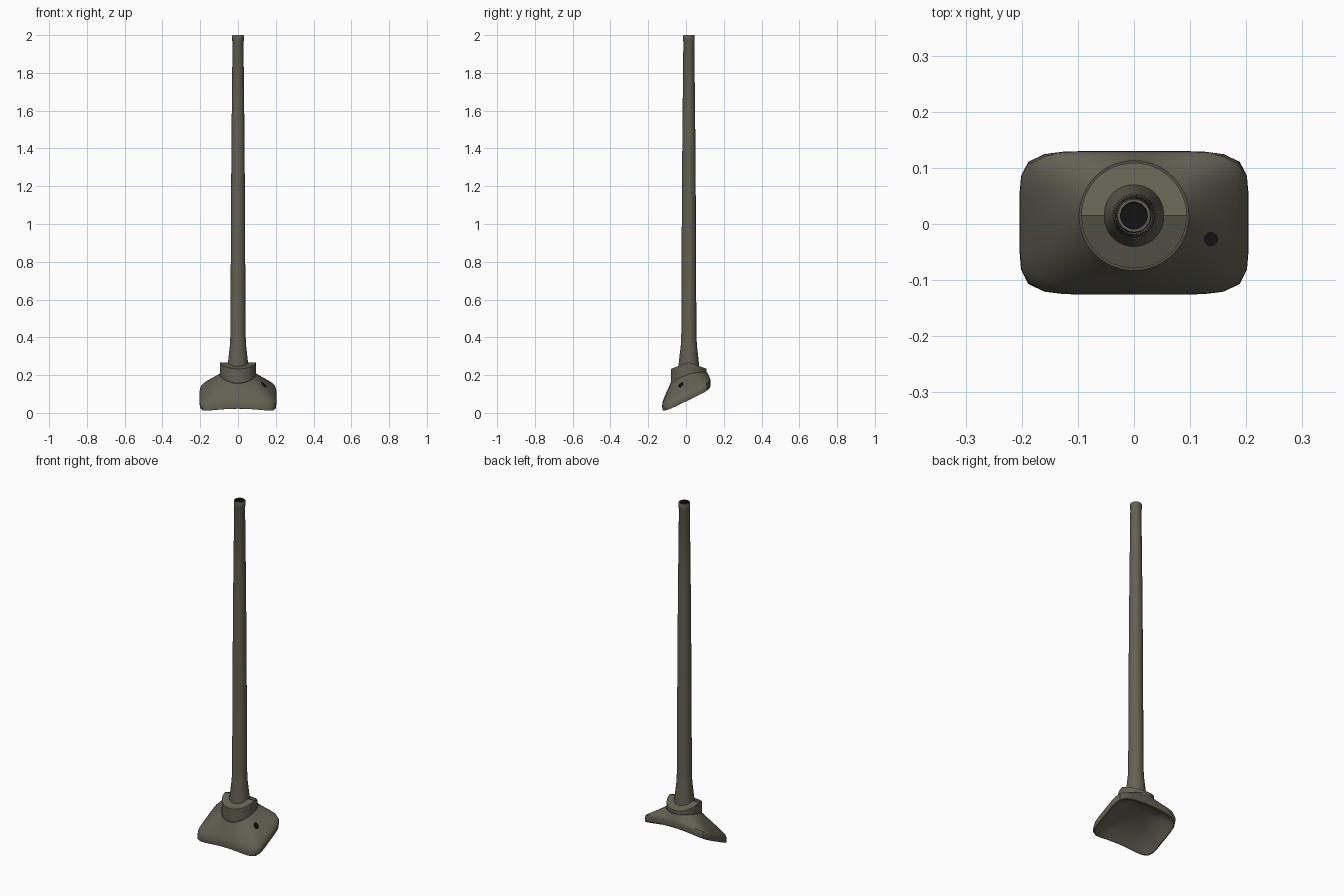
import bpy, bmesh
from math import sin, cos, pi, radians

cube = bpy.data.objects.get("Cube")
if cube:
    bpy.data.objects.remove(cube, do_unlink=True)

SIDES = 48
AXIS_Y = 0.015      # the tube sits slightly behind the middle


def material(name, colour):
    mat = bpy.data.materials.new(name)
    mat.use_nodes = True
    mat.diffuse_color = (*colour, 1)
    mat.node_tree.nodes["Principled BSDF"].inputs["Base Color"].default_value = (*colour, 1)
    return mat


olive = material("olive grey", (0.125, 0.117, 0.085))
black = material("bore black", (0.006, 0.006, 0.006))
ANGLES = [2 * pi * i / SIDES for i in range(SIDES)]


def circle(radius, height):
    """Ring round the tube axis; height is a number or a function of x, y."""
    ring = []
    for a in ANGLES:
        x, y = radius * cos(a), AXIS_Y + radius * sin(a)
        ring.append((x, y, height(x, y) if callable(height) else height))
    return ring


def rounded_box(scale, height):
    """Rounded rectangular ring of the shield."""
    ring = []
    for a in ANGLES:
        c, s = cos(a) / 0.204, sin(a) / 0.128
        r = scale / (abs(c) ** 6 + abs(s) ** 6) ** (1 / 6)
        x, y = r * cos(a), r * sin(a) + 0.002
        ring.append((x, y, height(x, y)))
    return ring


def blend(lower, upper, out, up):
    return [(p[0] + (q[0] - p[0]) * out, p[1] + (q[1] - p[1]) * out,
             p[2] + (q[2] - p[2]) * up) for p, q in zip(lower, upper)]


def loft(name, rings, caps=True, angle=35):
    """Skin a stack of rings, closing both ends or joining them in a loop."""
    bm = bmesh.new()
    loops = [[bm.verts.new(p) for p in ring] for ring in rings]
    pairs = list(zip(loops, loops[1:]))
    if caps:
        bm.faces.new(loops[0][::-1])
        bm.faces.new(loops[-1])
    else:
        pairs.append((loops[-1], loops[0]))
    for low, high in pairs:
        for i in range(SIDES):
            j = (i + 1) % SIDES
            bm.faces.new((low[i], low[j], high[j], high[i]))
    bmesh.ops.recalc_face_normals(bm, faces=bm.faces)
    mesh = bpy.data.meshes.new(name)
    bm.to_mesh(mesh)
    bm.free()
    mesh.materials.append(olive)
    obj = bpy.data.objects.new(name, mesh)
    bpy.context.collection.objects.link(obj)
    bpy.ops.object.select_all(action="DESELECT")
    obj.select_set(True)
    bpy.context.view_layer.objects.active = obj
    bpy.ops.object.shade_smooth_by_angle(angle=radians(angle))
    return obj


# Sloping shield: hollowed underside, rounded rim, shoulders rising to a round neck
def slope(base):
    return lambda x, y: base + 0.48 * y - 0.02 * (x / 0.2) ** 2


def neck_height(x, y):
    return 0.185 + 0.3 * (y - AXIS_Y) + 0.02 * (x / 0.1) ** 2


shoulder = rounded_box(0.975, slope(0.122))
neck = circle(0.098, neck_height)
rings = [rounded_box(0.4, slope(0.12)), rounded_box(0.75, slope(0.105)),
         rounded_box(0.96, slope(0.08)), rounded_box(0.99, slope(0.082)),
         rounded_box(1, slope(0.095)), rounded_box(0.995, slope(0.11)), shoulder]
rings += [blend(shoulder, neck, out, up)
          for out, up in ((0.15, 0.17), (0.4, 0.42), (0.65, 0.66), (0.85, 0.84), (1, 1))]
shield = loft("shield", rings)

# Small port through the left shoulder
bpy.ops.mesh.primitive_cylinder_add(vertices=16, radius=0.012, depth=0.08,
                                    location=(0.137, -0.027, 0.165))
port = bpy.context.object
port.name = "port_cutter"
port.data.materials.append(black)
port.hide_render = True
port.hide_set(True)
cut = shield.modifiers.new("port", "BOOLEAN")
cut.operation = "DIFFERENCE"
cut.solver = "EXACT"
cut.material_mode = "TRANSFER"
cut.object = port


# Collar with a ridged top, falling to the front and back
def ridge(x, y):
    return 0.268 - 0.37 * abs(y - AXIS_Y)


loft("collar", [circle(0.045, 0.17), circle(0.094, lambda x, y: neck_height(x, y) - 0.015),
                circle(0.094, ridge), circle(0.045, ridge)], caps=False, angle=30)

# Long tapered tube with a muzzle lip and an open bore
profile = [(0.056, 0.2), (0.055, 0.25), (0.0425, 0.36), (0.04, 0.42), (0.037, 1.1), (0.0305, 1.5),
           (0.029, 1.965), (0.031, 1.97), (0.031, 1.995), (0.029, 2), (0.024, 2), (0.023, 1.6)]
profile[5] = (0.034, 1.5)
tube = loft("tube", [circle(r, z) for r, z in profile])
tube.data.materials.append(black)
for face in tube.data.polygons:
    middle = face.center
    if middle.z > 1.5 and (middle.x ** 2 + (middle.y - AXIS_Y) ** 2) ** 0.5 < 0.0245:
        face.material_index = 1
